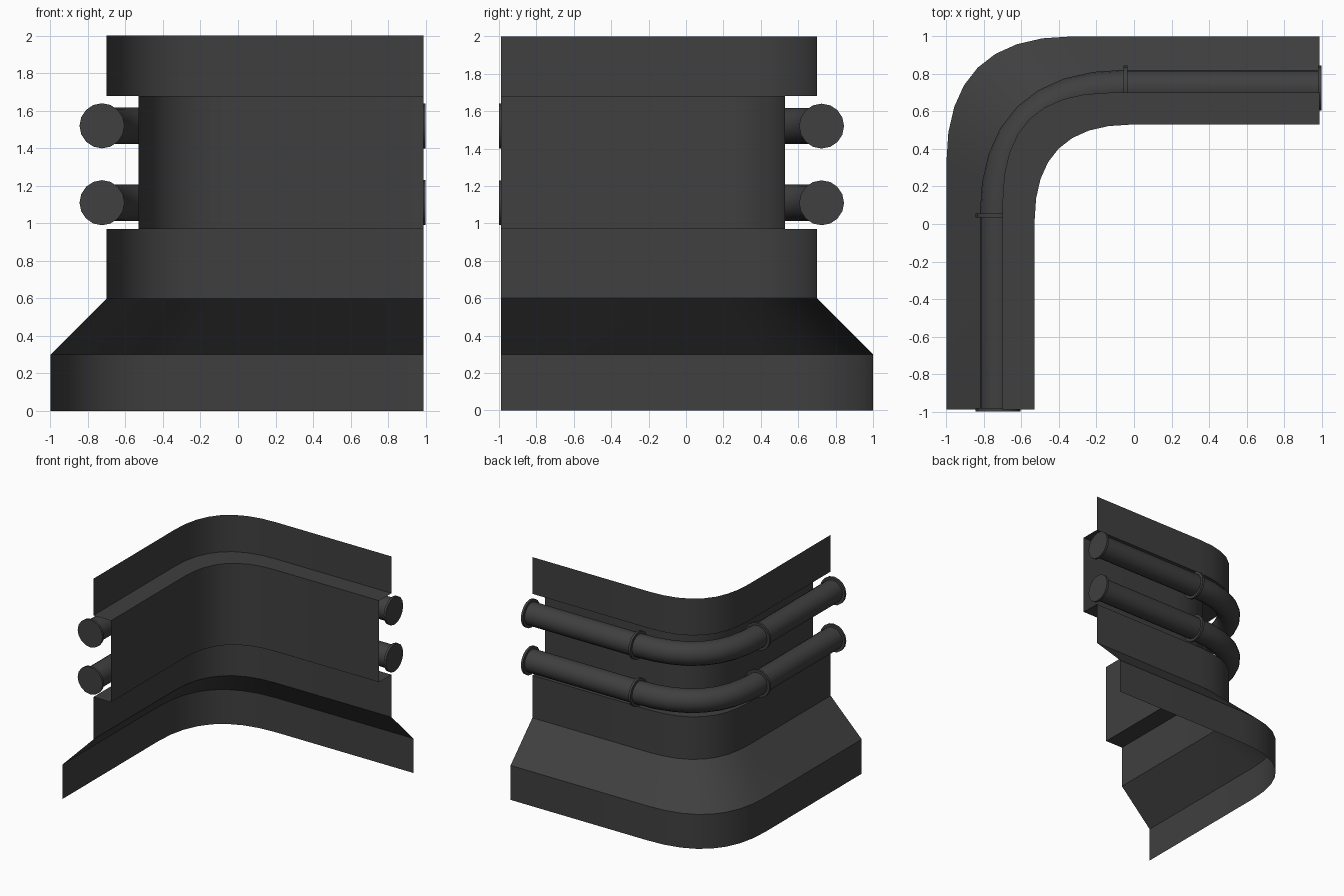
import bpy, bmesh, math
from mathutils import Vector

cube = bpy.data.objects.get("Cube")
if cube:
    bpy.data.objects.remove(cube, do_unlink=True)

# Single dark grey paint
grey = bpy.data.materials.new("dark_grey")
grey.use_nodes = True
grey.diffuse_color = (0.05, 0.05, 0.05, 1)
grey.node_tree.nodes["Principled BSDF"].inputs["Base Color"].default_value = grey.diffuse_color

END = 0.99       # where both arms of the corner stop
STEPS = 8        # segments in the rounded corner
PULL = 0.67      # how squarely the corner bends


def corner_path(side, radius, end=END):
    """Plan path: up the right arm, round the corner, along the back arm."""
    pts = [Vector((-side, -end, 0))]
    a, b = Vector((-side, side - radius, 0)), Vector((radius - side, side, 0))
    corner = Vector((-side, side, 0))
    ha, hb = a.lerp(corner, PULL), b.lerp(corner, PULL)
    for i in range(STEPS + 1):
        t = i / STEPS
        u = 1 - t
        pts.append(a * u**3 + ha * (3 * u * u * t) + hb * (3 * u * t * t) + b * t**3)
    pts.append(Vector((end, side, 0)))
    return pts


def loft(name, rows, closed=False):
    """Skin a list of equally long point rows; closed joins the first row to the last."""
    bm = bmesh.new()
    grid = [[bm.verts.new(p) for p in row] for row in rows]
    for r in range(len(grid) if closed else len(grid) - 1):
        low, high = grid[r], grid[(r + 1) % len(grid)]
        for i in range(len(low) - 1):
            bm.faces.new((low[i], high[i], high[i + 1], low[i + 1]))
    if closed:
        bmesh.ops.recalc_face_normals(bm, faces=bm.faces)
    mesh = bpy.data.meshes.new(name)
    bm.to_mesh(mesh)
    bm.free()
    obj = bpy.data.objects.new(name, mesh)
    bpy.context.collection.objects.link(obj)
    return finish(obj)


def finish(obj):
    obj.data.materials.clear()
    obj.data.materials.append(grey)
    bpy.ops.object.select_all(action='DESELECT')
    obj.select_set(True)
    bpy.context.view_layer.objects.active = obj
    bpy.ops.object.shade_smooth_by_angle(angle=math.radians(30))
    return obj


def wall_strip(name, profile):
    """Open sheet following the corner; profile is (distance from centre, height)."""
    rows = []
    for side, z in profile:
        radius = 0.67 - 0.33 * (1 - side)
        rows.append([p + Vector((0, 0, z)) for p in corner_path(side, radius)])
    return loft(name, rows)


# Wall sheets, from the ground up
wall_strip("base_skirt", [(1, 0), (1, 0.3), (0.7, 0.6)])
wall_strip("lower_band", [(0.7, 0.6), (0.7, 0.97), (0.53, 0.97)])
wall_strip("recessed_wall", [(0.53, 0.97), (0.53, 1.68)])
wall_strip("upper_band", [(0.53, 1.68), (0.7, 1.68), (0.7, 2)])

PIPE_SIDE, PIPE_BEND, PIPE_R, SIDES = 0.725, 0.68, 0.097, 16


def pipe(name, z):
    path = corner_path(PIPE_SIDE, PIPE_BEND)
    rows = []
    for s in range(SIDES):
        a = 2 * math.pi * s / SIDES
        row = []
        for i, p in enumerate(path):
            back = (p - path[i - 1]).normalized() if i else Vector()
            ahead = (path[i + 1] - p).normalized() if i + 1 < len(path) else Vector()
            tangent = (back + ahead).normalized()
            out = Vector((-tangent.y, tangent.x, 0))
            row.append(p + out * PIPE_R * math.cos(a)
                       + Vector((0, 0, z + PIPE_R * math.sin(a))))
        rows.append(row)
    loft(name, rows, closed=True)


def flange(name, location, along_x):
    rotation = (0, math.pi / 2, 0) if along_x else (math.pi / 2, 0, 0)
    bpy.ops.mesh.primitive_cylinder_add(vertices=SIDES, radius=0.12, depth=0.02,
                                        location=location, rotation=rotation)
    obj = bpy.context.object
    obj.name = name
    finish(obj)


# Two pipes with joint rings at the bend and closed flanges at the ends
for label, height in (("lower", 1.11), ("upper", 1.52)):
    pipe(label + "_pipe", height)
    for part, at in (("end_flange", -END), ("joint_ring", PIPE_SIDE - PIPE_BEND)):
        flange(f"{label}_right_{part}", (-PIPE_SIDE, at, height), False)
        flange(f"{label}_back_{part}", (-at, PIPE_SIDE, height), True)
